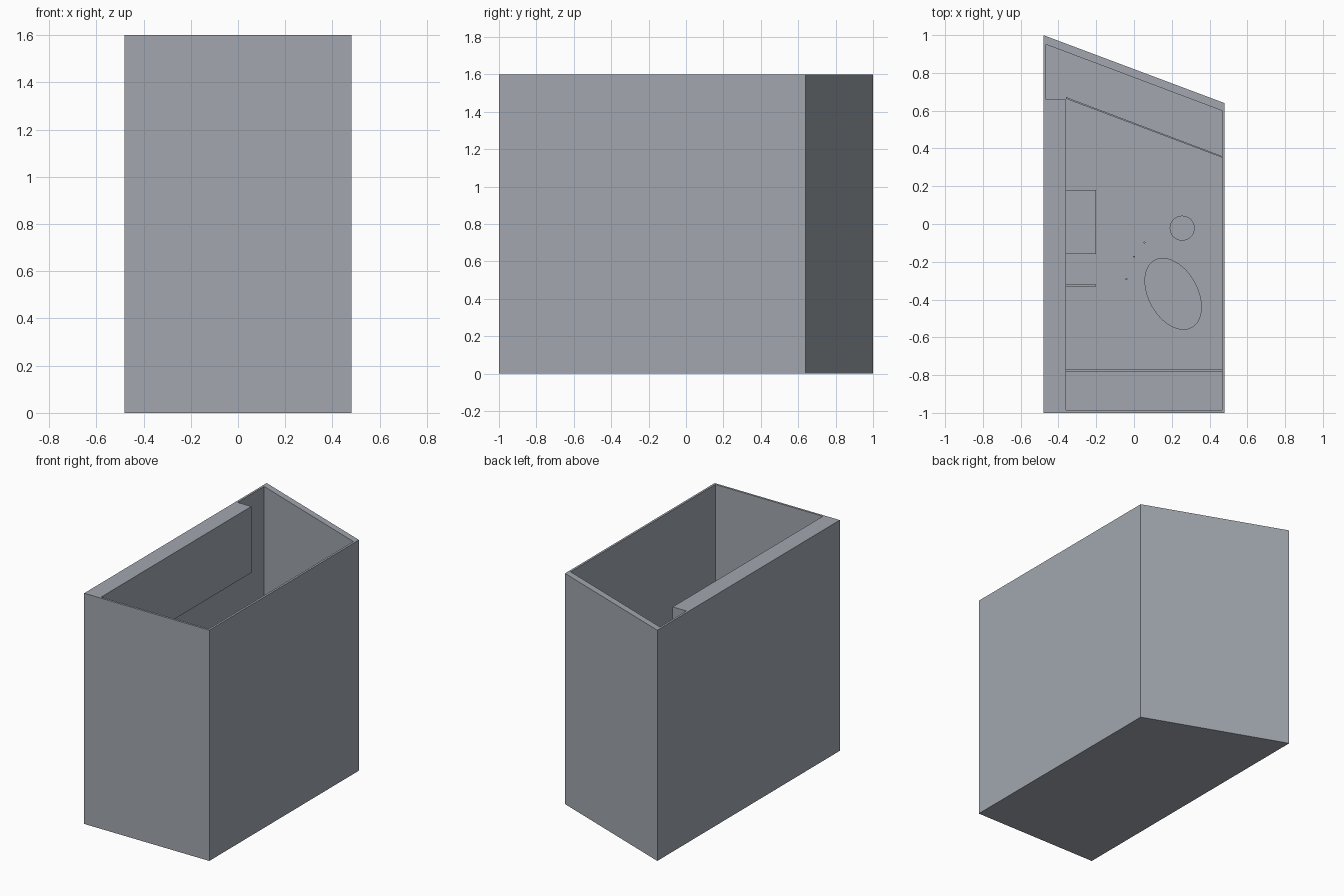
import bpy, bmesh, math

cube = bpy.data.objects.get("Cube")
if cube:
    bpy.data.objects.remove(cube, do_unlink=True)

# One plain finish for the whole model
grey = bpy.data.materials.new("slate_grey")
grey.use_nodes = True
color = (0.36, 0.39, 0.43, 1)
grey.diffuse_color = color
grey.node_tree.nodes["Principled BSDF"].inputs["Base Color"].default_value = color

HEIGHT, FLOOR = 1.6, 0.015


def finish(name, bm):
    bmesh.ops.recalc_face_normals(bm, faces=bm.faces)
    mesh = bpy.data.meshes.new(name)
    bm.to_mesh(mesh)
    bm.free()
    mesh.materials.append(grey)
    obj = bpy.data.objects.new(name, mesh)
    bpy.context.collection.objects.link(obj)
    return obj


def prism(name, outline, bottom, top):
    """Extrude a plan outline upwards."""
    bm = bmesh.new()
    face = bm.faces.new([bm.verts.new((x, y, bottom)) for x, y in outline])
    new = bmesh.ops.extrude_face_region(bm, geom=[face])["geom"]
    verts = [v for v in new if isinstance(v, bmesh.types.BMVert)]
    bmesh.ops.translate(bm, verts=verts, vec=(0, 0, top - bottom))
    return finish(name, bm)


def box(name, x0, x1, y0, y1, bottom, top):
    return prism(name, [(x0, y0), (x1, y0), (x1, y1), (x0, y1)], bottom, top)


def disc(name, x, y, rx, ry, bottom, top, turn=0, sides=48):
    c, s = math.cos(turn), math.sin(turn)
    ring = [(rx * math.cos(math.tau * i / sides), ry * math.sin(math.tau * i / sides))
            for i in range(sides)]
    obj = prism(name, [(x + u * c - v * s, y + u * s + v * c) for u, v in ring], bottom, top)
    for p in obj.data.polygons:
        p.use_smooth = len(p.vertices) == 4
    for e in obj.data.edges:
        a, b = (obj.data.vertices[i].co.z for i in e.vertices)
        e.use_edge_sharp = abs(a - b) < 1e-5
    return obj


# Open-topped room shell: outer walls, rim, inner walls, floor and underside
outer = [(-0.48, -1), (0.48, -1), (0.48, 0.64), (-0.48, 1)]
inner = [(-0.465, -0.985), (0.465, -0.985), (0.465, 0.6), (-0.465, 0.95)]
bm = bmesh.new()
loops = [[bm.verts.new((x, y, z)) for x, y in plan]
         for plan, z in ((outer, 0), (outer, HEIGHT), (inner, HEIGHT), (inner, FLOOR))]
for low, high in zip(loops, loops[1:]):
    for i in range(4):
        j = (i + 1) % 4
        bm.faces.new((low[i], low[j], high[j], high[i]))
bm.faces.new(loops[0])
bm.faces.new(loops[-1])
finish("room_shell", bm)

# Overhanging upper box along the long wall
box("wall_overhang", -0.465, -0.36, -0.985, 0.66, 1.14, HEIGHT)

# Thin low partitions near both ends
box("front_partition", -0.465, 0.465, -0.782, -0.77, FLOOR, 0.4)
prism("slanted_partition",
      [(-0.36, 0.663), (0.465, 0.352), (0.465, 0.36), (-0.36, 0.672)], FLOOR, 0.4)

# Fittings against the long wall
box("wall_cabinet", -0.465, -0.2, -0.16, 0.18, FLOOR, 0.45)
box("wall_divider", -0.465, -0.2, -0.33, -0.32, FLOOR, 0.45)

# Oval and round pieces with small studs beside them
disc("oval_top", 0.207, -0.37, 0.205, 0.131, FLOOR, 0.1, turn=math.radians(119))
disc("round_seat", 0.255, -0.022, 0.066, 0.066, FLOOR, 0.1)
for i, (x, y) in enumerate([(-0.04, -0.292), (0.0, -0.173), (0.055, -0.098)]):
    disc(f"stud_{i + 1}", x, y, 0.005, 0.005, FLOOR, 0.03, sides=12)
